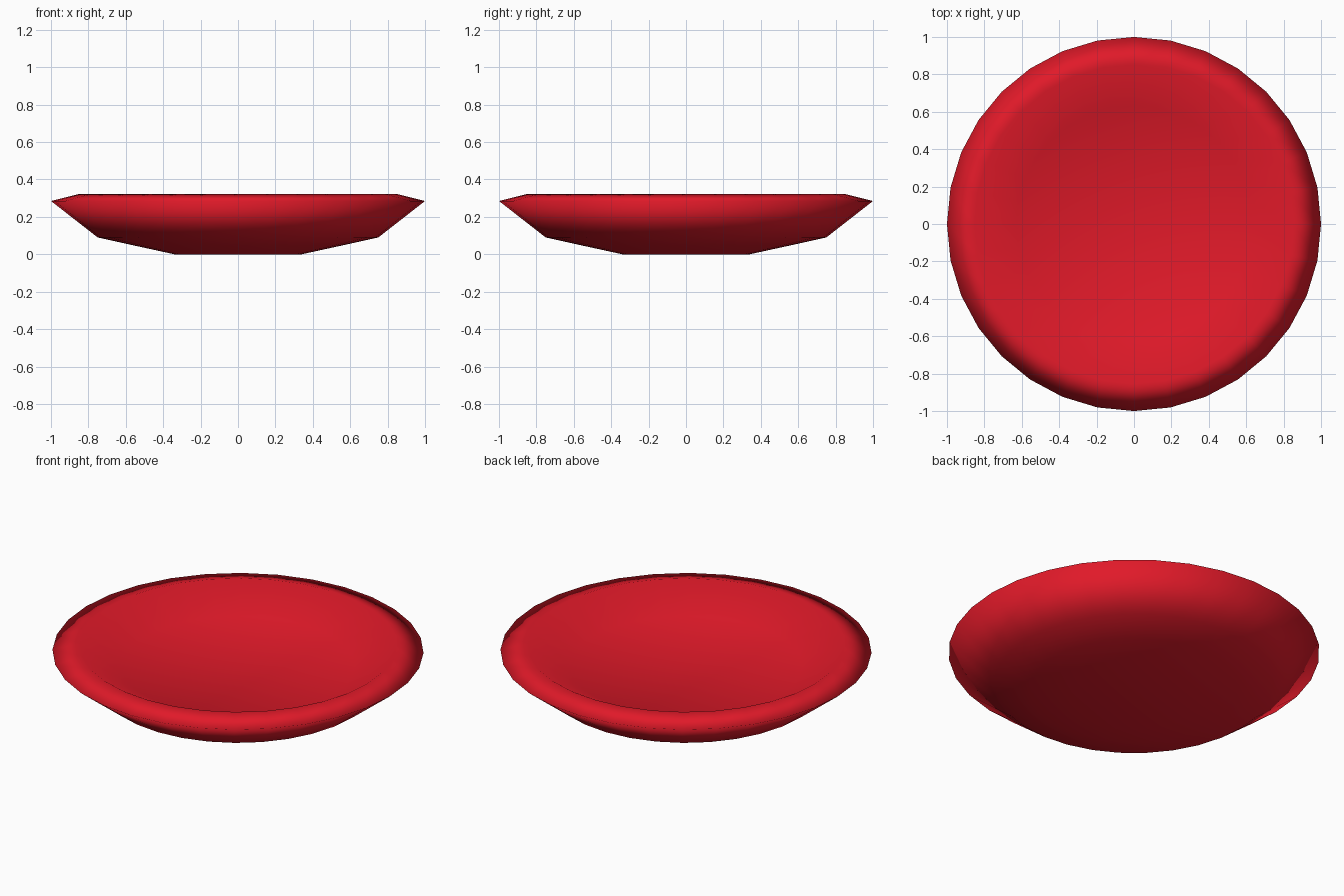
import bpy, bmesh, math

if "Cube" in bpy.data.objects:
    bpy.data.objects.remove(bpy.data.objects["Cube"])

SIDES = 32
# Dish profile (radius, height): underside, outer edge, rim, inner floor
profile = [(0.34, 0.0), (0.56, 0.048), (0.75, 0.09), (1.0, 0.285),
           (0.853, 0.322), (0.63, 0.2)]

bm = bmesh.new()
rings = []
for r, z in profile:
    rings.append([bm.verts.new((r * math.cos(2 * math.pi * i / SIDES),
                                r * math.sin(2 * math.pi * i / SIDES), z))
                  for i in range(SIDES)])

# Walls between neighbouring rings
for a, b in zip(rings, rings[1:]):
    for i in range(SIDES):
        j = (i + 1) % SIDES
        bm.faces.new((a[i], a[j], b[j], b[i]))

# Flat base and inner floor
bm.faces.new(rings[0][::-1])
bm.faces.new(rings[-1])
bmesh.ops.recalc_face_normals(bm, faces=bm.faces)
for f in bm.faces:
    f.smooth = True

mesh = bpy.data.meshes.new("dish")
bm.to_mesh(mesh)
bm.free()
dish = bpy.data.objects.new("dish", mesh)
bpy.context.collection.objects.link(dish)

# Red glaze
red = bpy.data.materials.new("red")
red.diffuse_color = (0.75, 0.01, 0.022, 1)
red.use_nodes = True
red.node_tree.nodes["Principled BSDF"].inputs["Base Color"].default_value = red.diffuse_color
mesh.materials.append(red)
